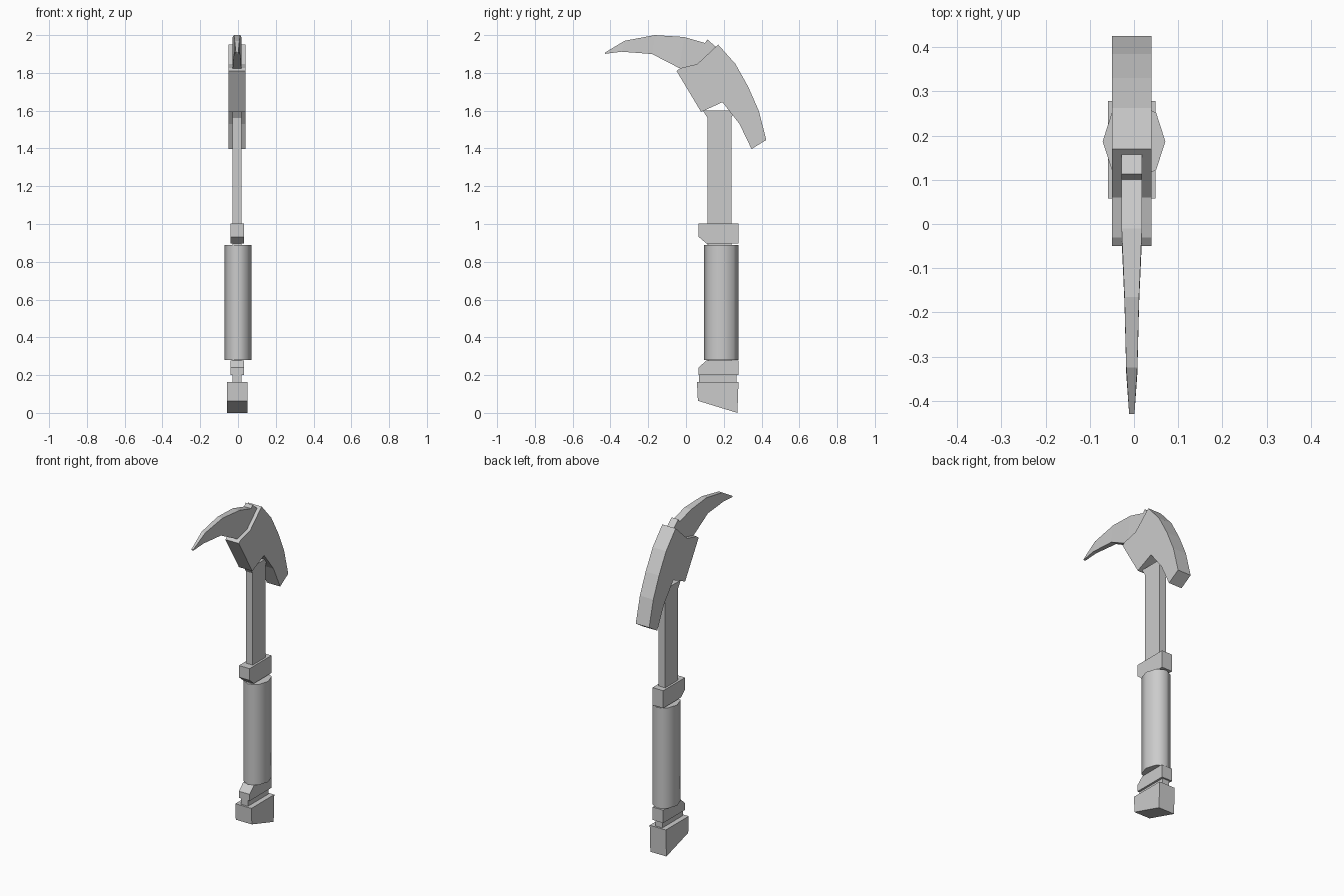
import bpy, bmesh, math

if "Cube" in bpy.data.objects:
    bpy.data.objects.remove(bpy.data.objects["Cube"])

CX = -0.005  # centre plane of the flat parts


def make_object(name, bm):
    bmesh.ops.recalc_face_normals(bm, faces=bm.faces)
    mesh = bpy.data.meshes.new(name)
    bm.to_mesh(mesh)
    bm.free()
    ob = bpy.data.objects.new(name, mesh)
    bpy.context.collection.objects.link(ob)
    return ob


def plate(name, profile, half):
    """Extrude a (y, z) side profile across x."""
    bm = bmesh.new()
    face = bm.faces.new([bm.verts.new((CX - half, y, z)) for y, z in profile])
    ext = bmesh.ops.extrude_face_region(bm, geom=[face])
    moved = [v for v in ext["geom"] if isinstance(v, bmesh.types.BMVert)]
    bmesh.ops.translate(bm, verts=moved, vec=(2 * half, 0, 0))
    return make_object(name, bm)


def loft(name, stations):
    """Join rectangular stations: top (y, z), bottom (y, z), half width."""
    bm = bmesh.new()
    rings = []
    for (ty, tz), (by, bz), h in stations:
        rings.append([bm.verts.new(p) for p in (
            (CX - h, ty, tz), (CX + h, ty, tz), (CX + h, by, bz), (CX - h, by, bz))])
    for a, b in zip(rings, rings[1:]):
        for i in range(4):
            j = (i + 1) % 4
            bm.faces.new((a[i], a[j], b[j], b[i]))
    bm.faces.new(rings[0])
    bm.faces.new(rings[-1])
    return make_object(name, bm)


# Hammer head, wrapped over the top of the shaft
plate("hammer_head", [
    (-0.05, 1.81), (-0.03, 1.825), (0.06, 1.847), (0.17, 1.95), (0.262, 1.847),
    (0.33, 1.725), (0.385, 1.60), (0.425, 1.445), (0.347, 1.397),
    (0.283, 1.53), (0.193, 1.645), (0.08, 1.593)], 0.045)

# Curved, tapering pick
loft("pick", [
    ((-0.43, 1.907), (-0.43, 1.901), 0.006),
    ((-0.325, 1.97), (-0.34, 1.912), 0.0125),
    ((-0.165, 2.0), (-0.18, 1.90), 0.0165),
    ((-0.01, 1.99), (-0.035, 1.825), 0.023),
    ((0.105, 1.957), (0.08, 1.80), 0.023)])

# Small tongue locking the pick into the head
plate("tongue", [(0.098, 1.955), (0.113, 1.977), (0.158, 1.938), (0.12, 1.85),
                 (0.07, 1.85)], 0.023)

# Flat shaft, flared under the head and again at the pommel
plate("shaft", [
    (0.07, 0.15), (0.267, 0.15), (0.267, 0.22), (0.24, 0.25), (0.24, 1.56),
    (0.255, 1.60), (0.09, 1.60), (0.115, 1.56), (0.115, 0.25), (0.07, 0.22)], 0.023)

# Collars above and below the grip
for name, z0, z1, chamfer_at_top in (("upper_collar", 0.897, 1.003, False),
                                     ("lower_collar", 0.20, 0.278, True)):
    if chamfer_at_top:
        profile = [(0.067, z0), (0.277, z0), (0.277, z1), (0.108, z1), (0.067, z1 - 0.038)]
    else:
        profile = [(0.067, z1), (0.277, z1), (0.277, z0), (0.108, z0), (0.067, z0 + 0.035)]
    plate(name, profile, 0.036)

# Pommel with slanted base
plate("pommel", [(0.058, 0.163), (0.278, 0.163), (0.272, 0.0), (0.063, 0.064)], 0.054)

# Eight-sided oval grip, smooth around its sides
bpy.ops.mesh.primitive_cylinder_add(vertices=8, radius=1, depth=0.61,
                                    location=(0, 0.187, 0.585))
grip = bpy.context.object
grip.name = "grip"
grip.scale = (0.071, 0.091, 1)
bpy.ops.object.transform_apply(location=False, rotation=False, scale=True)
bpy.ops.object.shade_smooth_by_angle(angle=math.radians(65))
